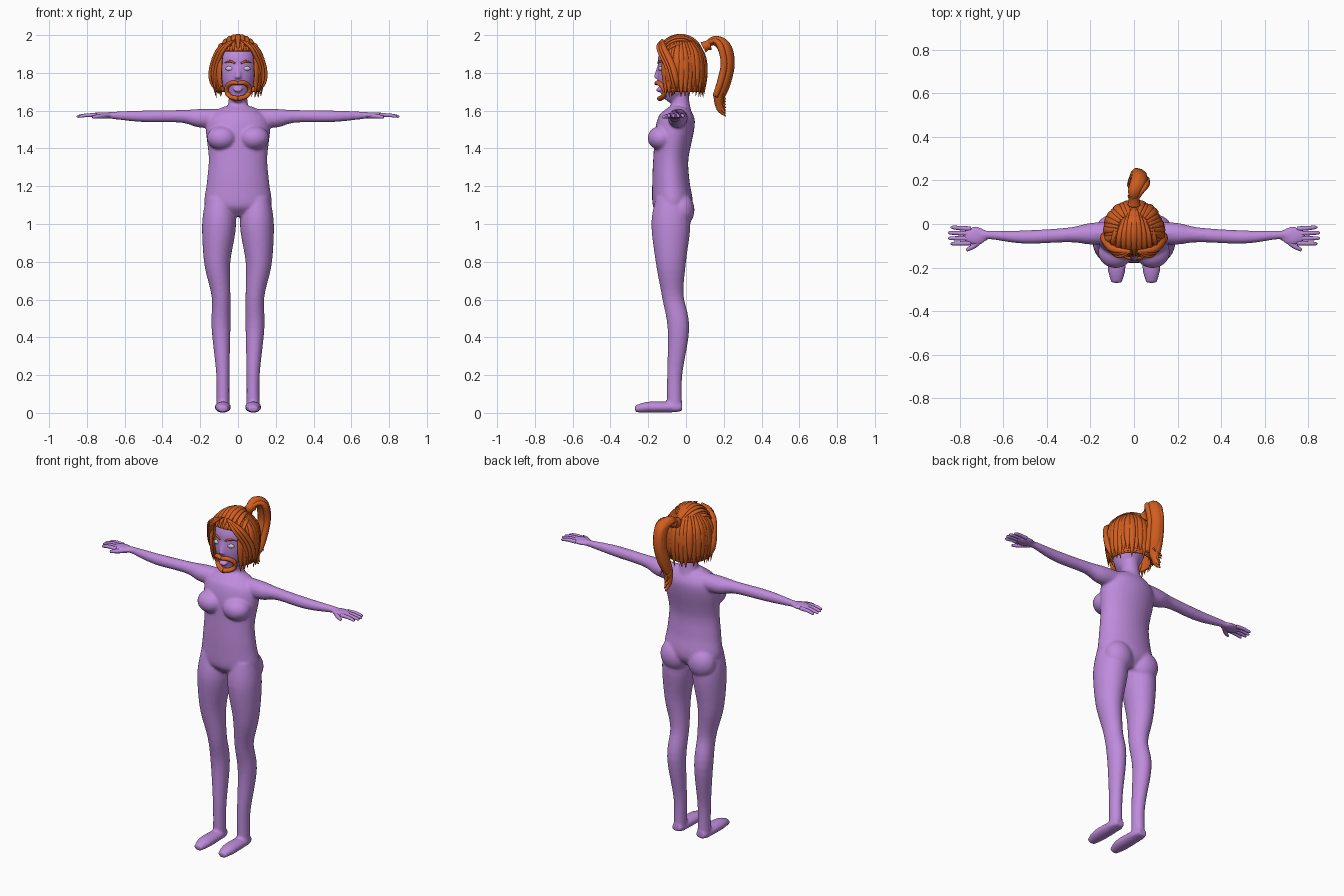
import bpy, bmesh, math, random
from mathutils import Vector, Matrix

random.seed(4)
default_cube = bpy.data.objects.get("Cube")
if default_cube:
    bpy.data.objects.remove(default_cube)


def material(name, colour):
    mat = bpy.data.materials.new(name)
    mat.diffuse_color = (*colour, 1)
    mat.use_nodes = True
    mat.node_tree.nodes["Principled BSDF"].inputs["Base Color"].default_value = mat.diffuse_color
    return mat


skin = material("violet skin", (.52, .26, .72))
orange = material("orange hair", (.64, .11, .014))
pale_grey = material("pale grey", (.6, .6, .62))


def interpolate(before, start, end, after, t):
    """Catmull-Rom blend between two path points."""
    slope_in, slope_out = (end - before) / 2, (after - start) / 2
    bend = 3 * (end - start) - 2 * slope_in - slope_out
    twist = 2 * (start - end) + slope_in + slope_out
    return start + t * (slope_in + t * (bend + t * twist))


def loft(bm, points, side=(1, 0, 0), depth=1.0, sides=16, steps=5, caps=True):
    """Skin elliptical rings along a path of (x, y, z, half width)."""
    keys = [Vector(point) for point in points]
    keys = [keys[0], *keys, keys[-1]]
    path = [interpolate(*keys[i:i + 4], step / steps)
            for i in range(len(keys) - 3) for step in range(steps)] + [keys[-1]]
    rings = []
    for i, point in enumerate(path):
        ahead, behind = path[min(i + 1, len(path) - 1)], path[max(i - 1, 0)]
        tangent = (ahead - behind).to_3d().normalized()
        across = Vector(side)
        across = (across - tangent * across.dot(tangent)).normalized()
        through = tangent.cross(across) * depth
        radius = max(point.w, .001)
        angles = [math.tau * k / sides for k in range(sides)]
        rings.append([bm.verts.new(point.to_3d() + radius * (across * math.cos(a) + through * math.sin(a)))
                      for a in angles])
    for low, high in zip(rings, rings[1:]):
        for k in range(sides):
            bm.faces.new((low[k - 1], low[k], high[k], high[k - 1]))
    if caps:
        bm.faces.new(rings[0])
        bm.faces.new(rings[-1])


def ball(bm, center, radii):
    matrix = Matrix.Translation(center) @ Matrix.Diagonal((*radii, 1))
    bmesh.ops.create_uvsphere(bm, u_segments=24, v_segments=16, radius=1, matrix=matrix)


def mirror(bm):
    """Copy everything built so far to the other side."""
    copy = bmesh.ops.duplicate(bm, geom=bm.verts[:] + bm.edges[:] + bm.faces[:])["geom"]
    verts = [item for item in copy if isinstance(item, bmesh.types.BMVert)]
    bmesh.ops.scale(bm, vec=(-1, 1, 1), verts=verts)


def finish(bm, name, mat):
    bmesh.ops.recalc_face_normals(bm, faces=bm.faces[:])
    for face in bm.faces:
        face.smooth = True
    mesh = bpy.data.meshes.new(name)
    bm.to_mesh(mesh)
    bm.free()
    mesh.materials.append(mat)
    part = bpy.data.objects.new(name, mesh)
    bpy.context.collection.objects.link(part)
    return part


# Body: limbs first, mirrored, then torso, neck and head, all fused into one skin
bm = bmesh.new()
leg = [(.1, -.08, 1.14, .07), (.1, -.08, 1, .09), (.11, -.08, .8, .07), (.09, -.07, .62, .05),
       (.09, -.04, .45, .05), (.08, -.06, .2, .035), (.08, -.06, .01, .035)]
foot = [(.08, -.02, .03, .03), (.08, -.08, .03, .04), (.08, -.2, .03, .042), (.08, -.27, .02, .025)]
arm = [(.1, -.04, 1.56, .05), (.2, -.045, 1.56, .05), (.3, -.05, 1.57, .034),
       (.5, -.06, 1.57, .031), (.66, -.05, 1.575, .02), (.72, -.05, 1.575, .015)]
loft(bm, leg, depth=1.15, sides=24)
loft(bm, foot, depth=.7)
loft(bm, arm, side=(0, 1, 0))
ball(bm, (.73, -.055, 1.575), (.06, .043, .016))
ball(bm, (.085, -.13, 1.455), (.08, .073, .065))
ball(bm, (.09, -.025, 1.075), (.085, .07, .09))
mirror(bm)
torso = [(-.07, 1.04, .1), (-.07, 1.1, .175), (-.08, 1.22, .165), (-.08, 1.35, .155),
         (-.06, 1.5, .17), (-.04, 1.57, .15), (-.03, 1.62, .08)]
jaw = [(-.11, 1.66, .025), (-.08, 1.7, .065), (-.06, 1.76, .09), (-.045, 1.83, .1)]
neck = [(-.03, 1.57, .07), (-.03, 1.65, .05), (-.04, 1.78, .05)]
for outline, depth in ((torso, .6), (jaw, 1.05), (neck, .95)):
    loft(bm, [(0, *point) for point in outline], depth=depth, sides=32)
ball(bm, (0, -.04, 1.86), (.1, .11, .12))
loft(bm, [(0, -.14, 1.84, .01), (0, -.15, 1.8, .014), (0, -.155, 1.77, .018)])
ball(bm, (0, -.145, 1.71), (.028, .014, .012))
body = finish(bm, "body", skin)
fuse = body.modifiers.new("fuse", "REMESH")
fuse.mode = "VOXEL"
fuse.voxel_size = .007
fuse.use_smooth_shade = True
soften = body.modifiers.new("soften", "SMOOTH")
soften.iterations = 7

# Fingers and thumbs
bm = bmesh.new()
for finger in range(4):
    spread = finger - 1.5
    root, end = -.055 - .022 * spread, -.053 - .025 * spread
    tip = .86 - .012 * abs(spread)
    loft(bm, [(.75, root, 1.576, .011), (.8, (root + end) / 2, 1.576, .01),
              (tip - .01, end, 1.57, .008), (tip, end, 1.568, .003)], side=(0, 1, 0), sides=10)
loft(bm, [(.69, -.06, 1.572, .013), (.735, -.1, 1.57, .012), (.77, -.12, 1.566, .007)],
     side=(0, 1, 0), sides=10)
mirror(bm)
finish(bm, "fingers", skin)

# Eyes
bm = bmesh.new()
ball(bm, (.043, -.132, 1.823), (.023, .014, .013))
mirror(bm)
finish(bm, "eyes", pale_grey)

# Eyebrows
bm = bmesh.new()
loft(bm, [(.016, -.148, 1.85, .004), (.042, -.14, 1.862, .006), (.074, -.115, 1.853, .002)], sides=8,
     side=(0, 0, 1))
mirror(bm)
finish(bm, "eyebrows", orange)

# Moustache and chin beard framing the mouth
bm = bmesh.new()
loft(bm, [(0, -.156, 1.744, .01), (.03, -.148, 1.748, .012), (.056, -.124, 1.73, .012),
          (.06, -.112, 1.7, .011), (.04, -.122, 1.674, .012), (0, -.138, 1.664, .014)],
     side=(.5, 0, 1), depth=1.2, sides=10)
mirror(bm)
finish(bm, "beard", orange)


def bob_radius(t):
    """Radius of the hair from its hem (0) to its crown (1)."""
    return .128 * math.sqrt(1 - abs((t - .35) / .66) ** 2.6)


def bob_height(t):
    return 1.7 + .29 * t


# Hair cap: a bob shell, opened over the face
bm = bmesh.new()
levels = [level / 12 for level in range(13)]
loft(bm, [(0, -.03, bob_height(t), bob_radius(t)) for t in levels], depth=1.03, sides=40, steps=2, caps=False)
crown_edges = [edge for edge in bm.edges if edge.is_boundary and edge.verts[0].co.z > 1.9]
bmesh.ops.holes_fill(bm, edges=crown_edges)
face_opening = []
for face in bm.faces:
    center = face.calc_center_median()
    if center.y < -.07 and abs(center.x) < .092 and center.z < 1.92:
        face_opening.append(face)
bmesh.ops.delete(bm, geom=face_opening, context="FACES")
hair_cap = finish(bm, "hair_cap", orange)
hair_cap.modifiers.new("thickness", "SOLIDIFY").thickness = .008

# Hanging locks around the sides and back
bm = bmesh.new()
lock_count = 26
for lock in range(lock_count):
    angle = math.radians(-40 + 260 * lock / (lock_count - 1))
    outward = Vector((math.cos(angle), math.sin(angle), 0))
    lift, hem = random.uniform(1, 1.07), random.uniform(-.12, .03)
    points = []
    for step in range(6):
        u = step / 5
        t = .92 + (hem - .92) * u
        position = outward * bob_radius(max(t, 0)) * lift + Vector((0, -.03, bob_height(t)))
        points.append((*position, .021 * math.sin(math.pi * (.1 + .88 * u))))
    loft(bm, points, side=(-outward.y, outward.x, 0), depth=.45, sides=8, steps=4)

# Locks swept back over the crown into the tie
for lock in range(-4, 5):
    start_x = lock / 40
    reach = .128 * math.sqrt(1 - (start_x / .13) ** 2)
    points = []
    for step in range(7):
        u = step / 6
        sweep = math.pi * (.13 + .74 * u)
        points.append((start_x * (1 - u * u), -.03 - reach * math.cos(sweep),
                       1.87 + reach * math.sin(sweep), .005 + .012 * math.sin(math.pi * u)))
    loft(bm, points, depth=.5, sides=8)

# Long front locks framing the face, on both sides
for sign in (1, -1):
    for shift in (0, .014, .028):
        points = [(.015, -.125, 1.975, .006), (.07 + shift, -.142 + shift, 1.93, .016),
                  (.11 + shift, -.1 + shift, 1.84, .018), (.115 + shift, -.08 + shift, 1.76, .015),
                  (.09 + shift, -.075 + shift, 1.675 + shift, .002)]
        loft(bm, [(sign * x, y, z, width) for x, y, z, width in points],
             side=(sign * .4, -1, 0), depth=.6, sides=8)
finish(bm, "hair_locks", orange)

# Ponytail: tie and overlapping tapered locks
bm = bmesh.new()
loft(bm, [(0, .09, 1.935, .03), (0, .11, 1.945, .025), (0, .13, 1.95, .03)])
for lock in range(7):
    thick = .036 - .003 * lock
    x = random.uniform(-.007, .007) * lock
    out = random.uniform(-.004, .006) * lock
    tip = 1.57 + .015 * lock
    loft(bm, [(0, .105, 1.945, .014), (x, .15, 1.97, thick * .7), (x + .02, .2 + out, 1.94, thick),
              (x + .02, .22 + out, 1.85, thick), (x + .01, .2 + out, 1.75, thick),
              (x, .175 + out, 1.68, thick * .8), (x - .01, .18, tip + .04, thick * .5),
              (x - .01, .21, tip, .002)], sides=12)
finish(bm, "ponytail", orange)
